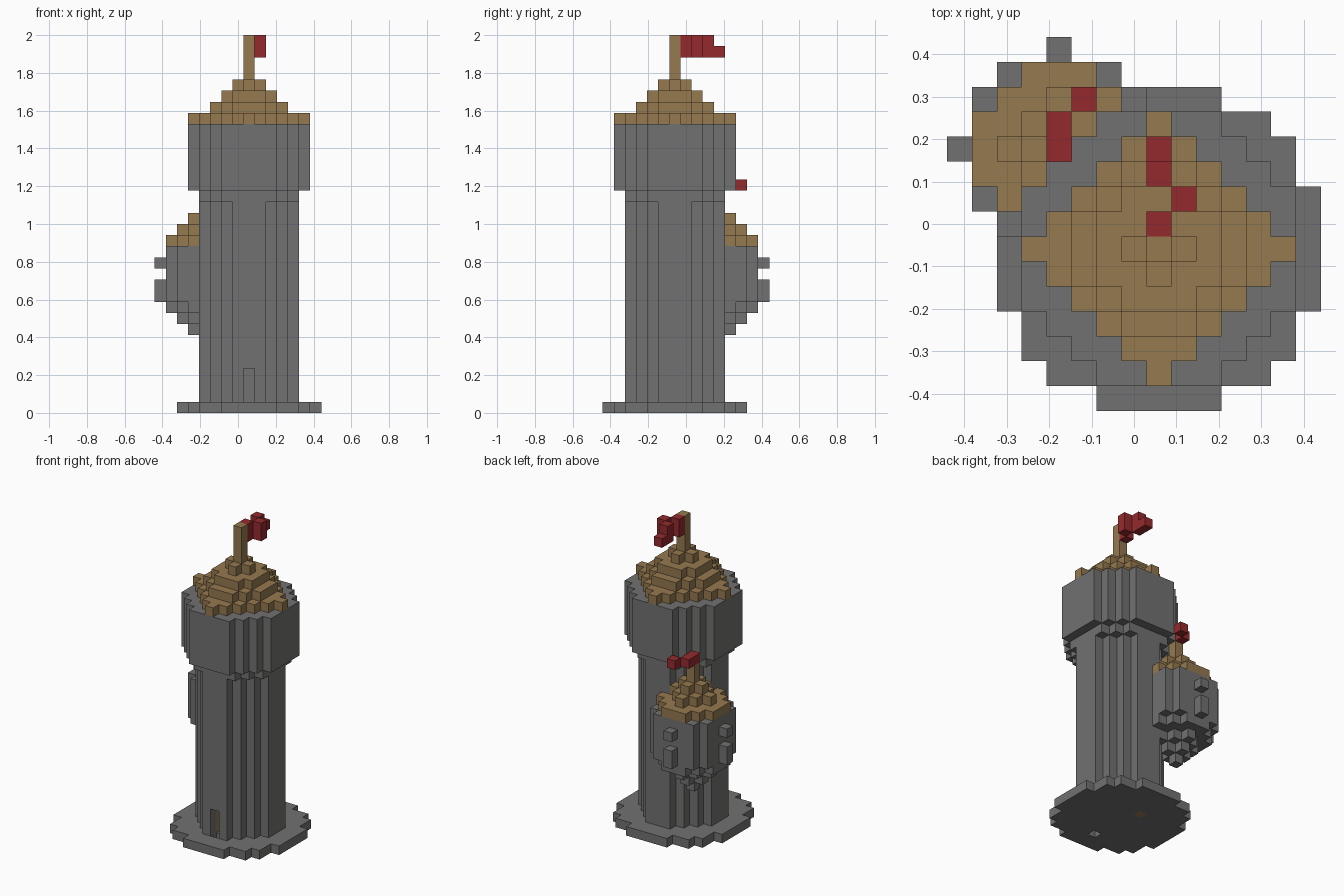
import bpy
import bmesh
from mathutils import Vector

if "Cube" in bpy.data.objects:
    bpy.data.objects.remove(bpy.data.objects["Cube"], do_unlink=True)

UNIT = 2 / 34                      # edge of one block
TOWER, TURRET = (8, 6), (4, 10)    # block columns of the two axes
AXES = [Vector(a) for a in ((1, 0, 0), (0, 1, 0), (0, 0, 1))]


def material(name, color):
    mat = bpy.data.materials.new(name)
    mat.use_nodes = True
    mat.diffuse_color = (*color, 1)
    bsdf = mat.node_tree.nodes["Principled BSDF"]
    bsdf.inputs["Base Color"].default_value = (*color, 1)
    bsdf.inputs["Roughness"].default_value = 0.9
    return mat


stone = material("grey_stone", (0.168, 0.166, 0.164))
wood = material("brown_wood", (0.300, 0.192, 0.080))
cloth = material("red_cloth", (0.300, 0.023, 0.026))

owner = {}     # block -> part that holds it
parts = {}     # part -> material


def add(part, mat, cells):
    """Give free blocks to a part."""
    parts[part] = mat
    for cell in cells:
        owner.setdefault(cell, part)


def disc(center, limit, low, high):
    """Blocks of a stepped disc: squared distance up to limit, layers low..high."""
    r = range(-6, 7)
    return [(center[0] + x, center[1] + y, z) for z in range(low, high + 1)
            for x in r for y in r if x * x + y * y <= limit]


def at(center, spots, low, high):
    return [(center[0] + x, center[1] + y, z)
            for z in range(low, high + 1) for x, y in spots]


# Doorway: open blocks are reserved, with a wooden door inside
doorway = at(TOWER, [(0, -4)], 0, 3) + at(TOWER, [(0, -3)], 1, 3)
add("door", wood, at(TOWER, [(-1, -3)], 1, 3))
add("floor_hatch", wood, at(TOWER, [(-1, 2)], 0, 0))
for cell in doorway:
    owner[cell] = None

# Main tower
add("tower_base", stone, disc(TOWER, 42, 0, 0))
add("tower_shaft", stone, disc(TOWER, 17, 1, 18))
add("tower_collar", stone, disc(TOWER, 20, 19, 19))
add("tower_head", stone, disc(TOWER, 30, 20, 25))
add("tower_roof", wood, disc(TOWER, 17, 26, 26))
add("tower_roof", wood, at(TOWER, [(5, 0), (-5, 0), (0, 5), (0, -5)], 26, 26))
for layer, limit in ((27, 10), (28, 5), (29, 1)):
    add("tower_roof", wood, disc(TOWER, limit, layer, layer))
add("tower_flagpole", wood, at(TOWER, [(0, 0)], 30, 33))
add("tower_flag", cloth, at(TOWER, [(0, 1), (1, 2), (0, 3)], 32, 33))
add("tower_flag", cloth, at(TOWER, [(0, 4)], 32, 32))

# Side turret
for layer, limit in ((6, 0), (7, 1), (8, 4), (9, 10)):
    add("turret_corbel", stone, disc(TURRET, limit, layer, layer))
add("turret_body", stone, disc(TURRET, 13, 10, 14))
for low, high in ((10, 11), (13, 13)):
    add("turret_windows", stone, at(TURRET, [(-4, 0), (0, 4)], low, high))
for layer, limit in ((15, 10), (16, 4), (17, 1)):
    add("turret_roof", wood, disc(TURRET, limit, layer, layer))
add("turret_flagpole", wood, at(TURRET, [(0, 0)], 18, 19))
add("turret_flag", cloth, at(TURRET, [(0, 0), (0, 1), (1, 2)], 20, 20))


def build(part, mat):
    """Make a mesh of the outer block faces of one part."""
    bm = bmesh.new()
    verts = {}

    def vert(p):
        key = tuple(round(c * 2) for c in p)
        if key not in verts:
            verts[key] = bm.verts.new((p + Vector((-7, -7, 0.5))) * UNIT)
        return verts[key]

    for cell in [c for c, name in owner.items() if name == part]:
        mid = Vector(cell)
        for k in range(3):
            for sign in (1, -1):
                n = AXES[k] * sign
                if owner.get(tuple(int(c) for c in mid + n)):
                    continue
                u, v = AXES[(k + 1) % 3] / 2, AXES[(k + 2) % 3] / 2 * sign
                c = mid + n / 2
                bm.faces.new([vert(c + a * u + b * v)
                              for a, b in ((-1, -1), (1, -1), (1, 1), (-1, 1))])
    # Merge flat neighbouring faces
    bmesh.ops.dissolve_limit(bm, angle_limit=0.01, verts=bm.verts, edges=bm.edges)
    mesh = bpy.data.meshes.new(part)
    bm.to_mesh(mesh)
    bm.free()
    mesh.materials.append(mat)
    bpy.context.scene.collection.objects.link(bpy.data.objects.new(part, mesh))


for part, mat in parts.items():
    build(part, mat)
